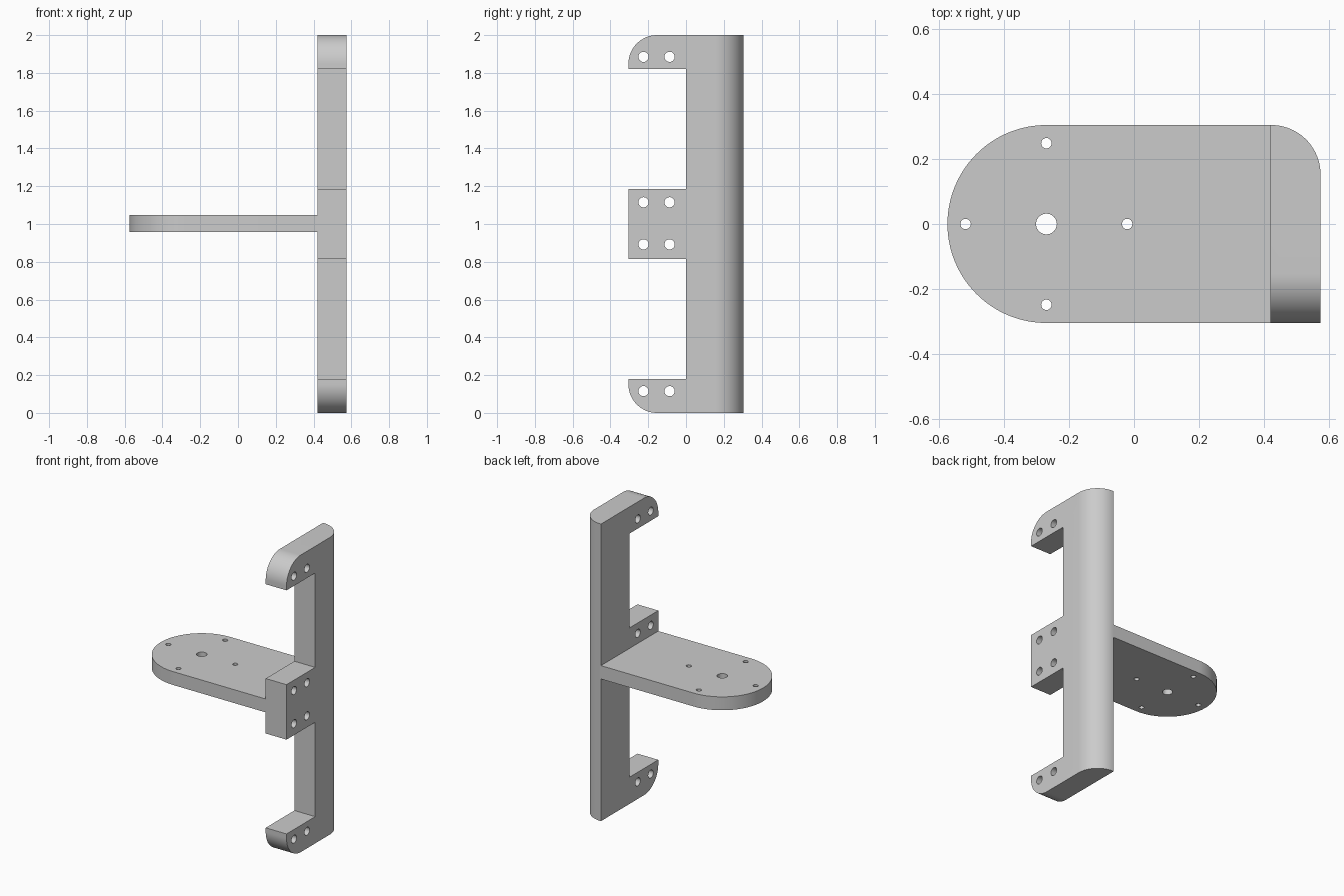
import bpy, bmesh, math
from mathutils import Vector

if "Cube" in bpy.data.objects:
    bpy.data.objects.remove(bpy.data.objects["Cube"])

grey = bpy.data.materials.new("light grey")
grey.use_nodes = True
grey.diffuse_color = (0.6, 0.6, 0.6, 1)
grey.node_tree.nodes["Principled BSDF"].inputs["Base Color"].default_value = (0.6, 0.6, 0.6, 1)

HALF = 0.305            # half depth of the part
X0, X1 = 0.42, 0.575    # thickness range of the upright
ROUND = 0.152           # radius of the rounded corners


def arc(cx, cy, r, start, end, n=24):
    """Points along a circular arc, angles in degrees."""
    angles = [math.radians(start + (end - start) * i / n) for i in range(n + 1)]
    return [(cx + r * math.cos(a), cy + r * math.sin(a)) for a in angles]


def extrude(name, profile, lo, hi, axis):
    """Closed outline extruded along z (outline in xy) or x (outline in yz)."""
    def place(p, d):
        return (p[0], p[1], d) if axis == "z" else (d, p[0], p[1])
    bm = bmesh.new()
    face = bm.faces.new([bm.verts.new(place(p, lo)) for p in profile])
    new = bmesh.ops.extrude_face_region(bm, geom=[face])["geom"]
    shift = Vector(place((0, 0), hi - lo))
    bmesh.ops.translate(bm, vec=shift, verts=[v for v in new if isinstance(v, bmesh.types.BMVert)])
    bmesh.ops.recalc_face_normals(bm, faces=bm.faces)
    mesh = bpy.data.meshes.new(name)
    bm.to_mesh(mesh)
    bm.free()
    mesh.materials.append(grey)
    obj = bpy.data.objects.new(name, mesh)
    bpy.context.collection.objects.link(obj)
    return obj


def boolean(obj, tool, operation):
    """Apply a boolean and remove its tool."""
    tool.hide_render = True
    mod = obj.modifiers.new(operation, "BOOLEAN")
    mod.operation, mod.object, mod.solver = operation, tool, "EXACT"
    bpy.ops.object.select_all(action="DESELECT")
    bpy.context.view_layer.objects.active = obj
    obj.select_set(True)
    bpy.ops.object.modifier_apply(modifier=mod.name)
    bpy.data.objects.remove(tool)


def drill(obj, centre, radius, lo, hi, axis):
    circle = arc(*centre, radius, 0, 360, 32)[:-1]
    boolean(obj, extrude("hole_cutter", circle, lo, hi, axis), "DIFFERENCE")


def smooth(obj):
    bpy.ops.object.select_all(action="DESELECT")
    bpy.context.view_layer.objects.active = obj
    obj.select_set(True)
    bpy.ops.object.shade_smooth_by_angle(angle=math.radians(30))


# Upright: side outline with two rounded end tabs and a square middle tab
upper = [(0, 1.185), (0, 1.82), (-HALF, 1.82)]
upper += arc(-HALF + ROUND, 2 - ROUND, ROUND, 180, 90)
upper += [(HALF, 2)]
lower = [(y, 2 - z) for y, z in reversed(upper)]
lower[-1] = (0, 0.815)
outline = upper + lower + [(-HALF, 0.815), (-HALF, 1.185)]
upright = extrude("upright", outline, X0, X1, "x")

# Round the outer back edge over the full thickness
footprint = [(X0, -0.5), (X1, -0.5)]
footprint += arc(X1 - ROUND, HALF - ROUND, ROUND, 0, 90) + [(X0, HALF)]
boolean(upright, extrude("edge_cutter", footprint, -0.1, 2.1, "z"), "INTERSECT")

# Mounting holes through the tabs
for z in (0.115, 0.892, 1.115, 1.885):
    for y in (-0.225, -0.087):
        drill(upright, (y, z), 0.027, X0 - 0.1, X1 + 0.1, "x")
smooth(upright)

# Horizontal plate with a semicircular free end
plate_outline = [(X0, -HALF), (X0, HALF)] + arc(-0.27, 0, HALF, 90, 270, 64)
plate = extrude("motor_plate", plate_outline, 0.957, 1.047, "z")

# Centre hole and four screw holes
drill(plate, (-0.27, 0), 0.032, 0.8, 1.2, "z")
for k in range(4):
    a = k * math.pi / 2
    drill(plate, (-0.27 + 0.249 * math.cos(a), 0.249 * math.sin(a)), 0.016, 0.8, 1.2, "z")
smooth(plate)
